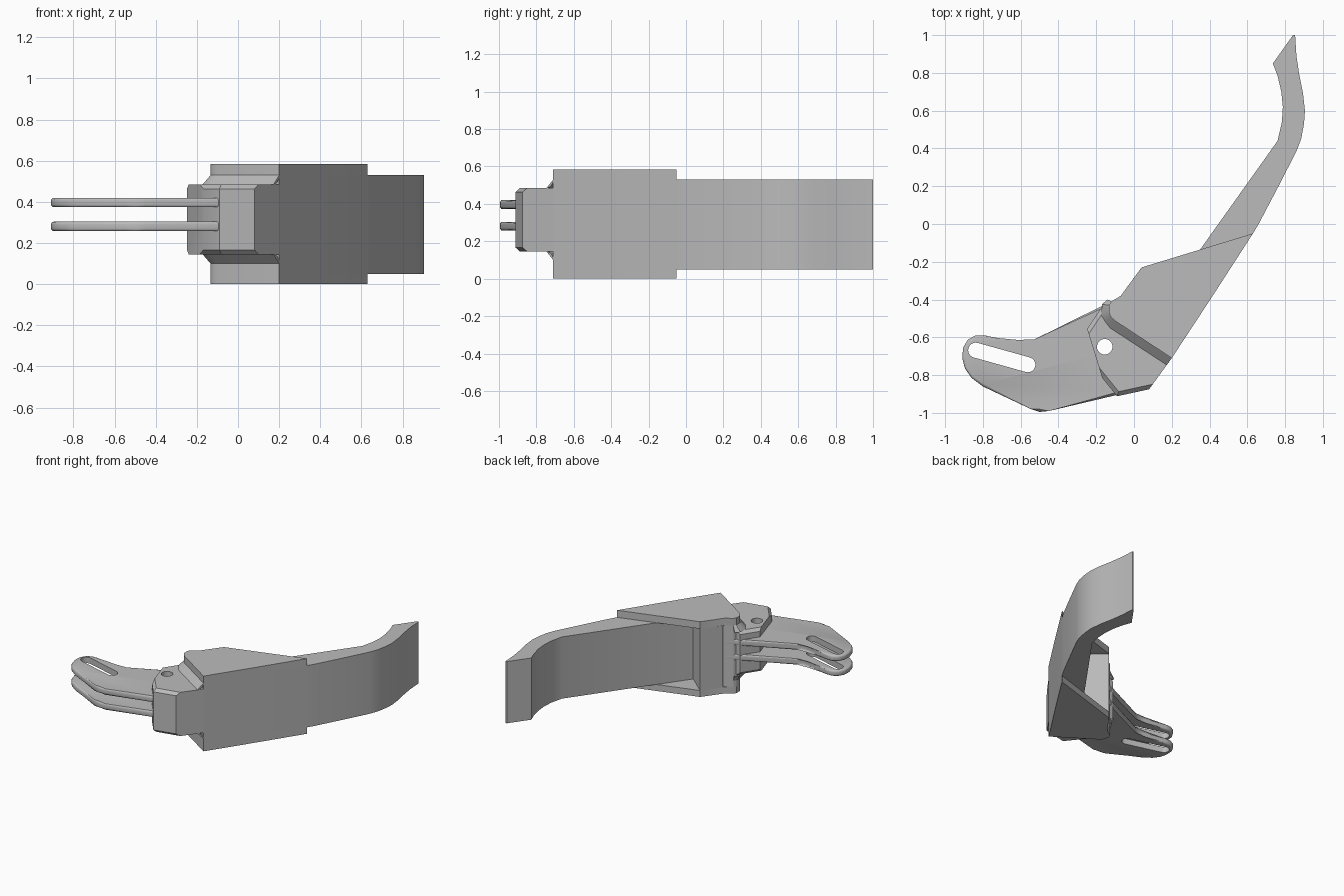
import bpy, bmesh, math
from mathutils import Vector

cube = bpy.data.objects.get("Cube")
if cube:
    bpy.data.objects.remove(cube, do_unlink=True)

grey = bpy.data.materials.new("plain_grey")
grey.use_nodes = True
grey.diffuse_color = (0.5, 0.5, 0.5, 1)
grey.node_tree.nodes["Principled BSDF"].inputs["Base Color"].default_value = (0.5, 0.5, 0.5, 1)


def finish(name, bm):
    bmesh.ops.recalc_face_normals(bm, faces=bm.faces[:])
    mesh = bpy.data.meshes.new(name)
    bm.to_mesh(mesh)
    bm.free()
    mesh.materials.append(grey)
    obj = bpy.data.objects.new(name, mesh)
    bpy.context.collection.objects.link(obj)
    return obj


def smooth(obj, angle=30):
    bpy.ops.object.select_all(action='DESELECT')
    obj.select_set(True)
    bpy.context.view_layer.objects.active = obj
    bpy.ops.object.shade_smooth_by_angle(angle=math.radians(angle))


def prism(name, outline, z0, z1, bevel=0, segments=1, sides=()):
    """Extrude an outline upward; bevel the rims of the chosen sides."""
    bm = bmesh.new()
    low = [bm.verts.new((x, y, z0)) for x, y in outline]
    high = [bm.verts.new((x, y, z1)) for x, y in outline]
    n = len(outline)
    bm.faces.new(low)
    bm.faces.new(high)
    for i in range(n):
        j = (i + 1) % n
        bm.faces.new((low[i], low[j], high[j], high[i]))
    rims = [bm.edges.get((ring[i], ring[(i + 1) % n])) for i in sides for ring in (low, high)]
    if bevel:
        bmesh.ops.bevel(bm, geom=rims, offset=bevel, segments=segments,
                        profile=0.5, affect='EDGES')
    return finish(name, bm)


def cut(obj, outline):
    """Cut an outline right through a part."""
    cutter = prism("cutter", outline, -0.5, 1.5)
    cutter.hide_render = True
    mod = obj.modifiers.new("cut", 'BOOLEAN')
    mod.operation = 'DIFFERENCE'
    mod.solver = 'EXACT'
    mod.object = cutter
    bpy.ops.object.select_all(action='DESELECT')
    obj.select_set(True)
    bpy.context.view_layer.objects.active = obj
    bpy.ops.object.modifier_apply(modifier=mod.name)
    bpy.data.objects.remove(cutter, do_unlink=True)


def capsule(a, b, r, steps=12):
    """Outline of a round-ended slot from a to b (a circle when a equals b)."""
    a, b = Vector(a), Vector(b)
    d = b - a
    base = math.atan2(d.y, d.x) if d.length else 0
    pts = []
    for centre, start in ((b, base - math.pi / 2), (a, base + math.pi / 2)):
        last = steps + 1 if d.length else steps
        for k in range(last):
            t = start + math.pi * k / steps
            pts.append((centre.x + r * math.cos(t), centre.y + r * math.sin(t)))
    return pts


# Curved arm with the solid core of the housing
outer = [(0.2, -0.71), (0.42, -0.375), (0.63, -0.05), (0.66, 0), (0.76, 0.19),
         (0.86, 0.385), (0.885, 0.45), (0.9, 0.53), (0.905, 0.6), (0.895, 0.69),
         (0.875, 0.79), (0.86, 0.89), (0.853, 1), (0.842, 1)]
inner = [(0.735, 0.85), (0.76, 0.785), (0.78, 0.7), (0.788, 0.62), (0.783, 0.54),
         (0.76, 0.44), (0.19, -0.36)]
back = [(0.04, -0.23), (-0.06, -0.366), (-0.04, -0.385), (-0.07, -0.385)]
corner = [(-0.12, -0.41), (-0.133, -0.43), (-0.133, -0.47), (-0.12, -0.495),
          (-0.1, -0.513)]
smooth(prism("arm", outer + inner + back + corner, 0.05, 0.53))

# Top and bottom plates of the housing
plate = outer[:3] + [(0.04, -0.23), (-0.07, -0.38)] + corner
for name, z0, z1 in (("bottom_plate", 0, 0.05), ("top_plate", 0.53, 0.585)):
    smooth(prism(name, plate, z0, z1))

# Pivot hub with chamfered rims and a pin hole
pin_hole = capsule((-0.155, -0.65), (-0.155, -0.65), 0.041)
hub_outline = [(0, -0.42), (-0.165, -0.43), (-0.248, -0.555), (-0.168, -0.815),
               (-0.09, -0.912), (0.08, -0.875), (0.2, -0.71)]
hub = prism("pivot_hub", hub_outline, 0.145, 0.485, 0.022, 1, (1, 3, 4))
cut(hub, pin_hole)
smooth(hub)

# Coved joints between hub and housing, above and below
cove_in = corner + [(0.2, -0.71)]
cove_out = [(-0.14, -0.4), (-0.17, -0.425), (-0.172, -0.485), (-0.15, -0.52),
            (-0.127, -0.55), (0.173, -0.746)]
for name, z, up in (("upper_cove", 0.485, 1), ("lower_cove", 0.145, -1)):
    bm = bmesh.new()
    rows = []
    for p, q in zip(cove_in, cove_out):
        row = []
        for k in range(7):
            t = math.pi / 2 * k / 6
            xy = Vector(p).lerp(Vector(q), 1 - math.sin(t))
            row.append(bm.verts.new((xy.x, xy.y, z + up * 0.045 * (1 - math.cos(t)))))
        rows.append(row)
    for r, s in zip(rows, rows[1:]):
        for k in range(6):
            quad = (r[k], s[k], s[k + 1], r[k + 1])
            bm.faces.new(quad if up > 0 else quad[::-1])
    # Close the solid along its wall and floor
    for r, s in zip(rows, rows[1:]):
        bm.faces.new((r[0], r[-1], s[-1], s[0]))
    for row in (rows[0], rows[-1]):
        bm.faces.new(row)
    smooth(finish(name, bm))

# Pair of slotted prongs with rounded rims
prong_outline = [(-0.07, -0.385), (-0.53, -0.612), (-0.565, -0.626), (-0.615, -0.628),
                 (-0.79, -0.59), (-0.84, -0.59), (-0.88, -0.613), (-0.905, -0.655),
                 (-0.909, -0.71), (-0.895, -0.765), (-0.86, -0.815), (-0.8, -0.86),
                 (-0.55, -0.978), (-0.5, -0.995), (-0.45, -0.99), (-0.09, -0.905),
                 (0, -0.7)]
slot = capsule((-0.838, -0.668), (-0.562, -0.745), 0.04)
for name, z0 in (("lower_prong", 0.258), ("upper_prong", 0.374)):
    prong = prism(name, prong_outline, z0, z0 + 0.046, 0.014, 3, range(15))
    cut(prong, slot)
    cut(prong, pin_hole)
    smooth(prong, 40)
